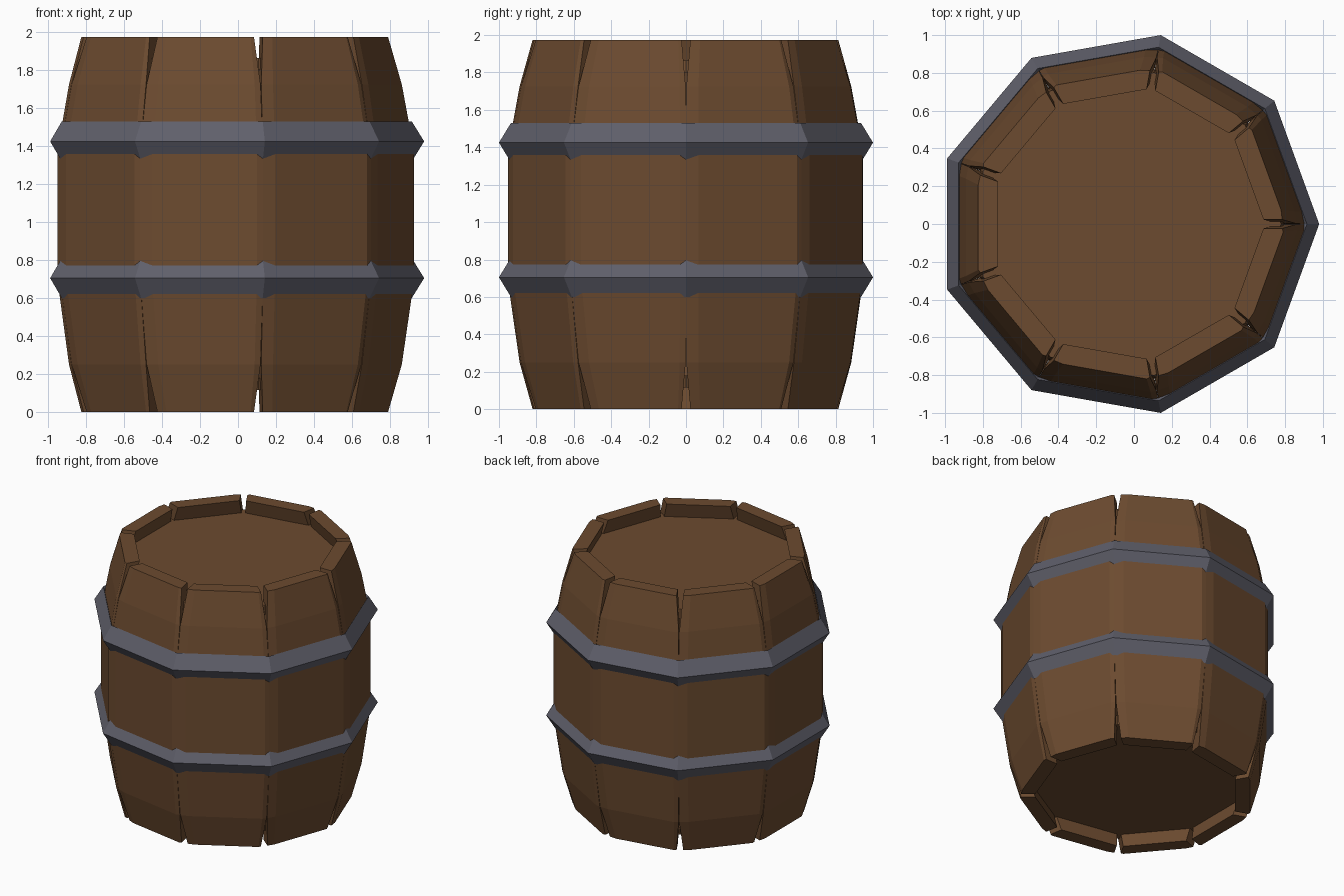
import bpy, bmesh, math

if "Cube" in bpy.data.objects:
    bpy.data.objects.remove(bpy.data.objects["Cube"])

N = 9
CX = -0.035                      # a nine-sided shape is off-centre in its bounding box
TAN = math.tan(math.pi / N)
COS = math.cos(math.pi / N)


def material(name, rgb):
    m = bpy.data.materials.new(name)
    m.diffuse_color = (*rgb, 1)
    m.use_nodes = True
    m.node_tree.nodes["Principled BSDF"].inputs["Base Color"].default_value = m.diffuse_color
    return m


wood = material("brown wood", (0.15, 0.07, 0.029))
iron = material("grey iron", (0.115, 0.115, 0.145))


def finish(bm, name, mat):
    bmesh.ops.recalc_face_normals(bm, faces=bm.faces)
    me = bpy.data.meshes.new(name)
    bm.to_mesh(me)
    bm.free()
    me.materials.append(mat)
    ob = bpy.data.objects.new(name, me)
    bpy.context.collection.objects.link(ob)
    return ob


def bridge(bm, a, b):
    for i in range(len(a)):
        k = (i + 1) % len(a)
        bm.faces.new((a[i], a[k], b[k], b[i]))


# stave profile: height, outer apothem, gap at each side
PROFILE = [(0, 0.79, 0.025), (0.25, 0.855, 0.002), (0.69, 0.915, 0),
           (1.38, 0.915, 0), (1.725, 0.855, 0.002), (1.975, 0.79, 0.025)]


def stave(index):
    ang = (index + 0.5) * 2 * math.pi / N
    ca, sa = math.cos(ang), math.sin(ang)
    bm = bmesh.new()
    rings = []
    for z, a, g in PROFILE:
        b = a - 0.105
        j = a * 0.985            # chamfered corner sits slightly inside
        section = [(-j * TAN + g, j), (-a * TAN + 0.07 + g * 0.4, a),
                   (a * TAN - 0.035 - g * 0.4, a), (j * TAN - g, j),
                   (b * TAN - g, b), (-b * TAN + g, b)]
        rings.append([bm.verts.new((CX + r * ca - t * sa, r * sa + t * ca, z))
                      for t, r in section])
    for lo, hi in zip(rings, rings[1:]):
        bridge(bm, lo, hi)
    bm.faces.new(rings[0])
    bm.faces.new(rings[-1])
    finish(bm, f"stave_{index + 1}", wood)


def ring_points(bm, radius, z):
    return [bm.verts.new((CX + radius * math.cos(2 * math.pi * i / N),
                          radius * math.sin(2 * math.pi * i / N), z))
            for i in range(N)]


def lid(name, z0, z1, r0, r1):
    bm = bmesh.new()
    lo, hi = ring_points(bm, r0 / COS, z0), ring_points(bm, r1 / COS, z1)
    bridge(bm, lo, hi)
    bm.faces.new(lo)
    bm.faces.new(hi)
    finish(bm, name, wood)


def hoop(name, z):
    # diamond cross-section, inner half buried in the staves
    bm = bmesh.new()
    R, d, h = 1.0154, 0.065, 0.105
    rings = [ring_points(bm, R, z), ring_points(bm, R - d, z + h),
             ring_points(bm, R - 2 * d, z), ring_points(bm, R - d, z - h)]
    for i in range(4):
        bridge(bm, rings[i], rings[(i + 1) % 4])
    finish(bm, name, iron)


# staves
for i in range(N):
    stave(i)

# recessed end boards
lid("top_lid", 1.80, 1.865, 0.78, 0.765)
lid("bottom_lid", 0.115, 0.18, 0.765, 0.78)

# hoops
hoop("lower_hoop", 0.705)
hoop("upper_hoop", 1.425)
